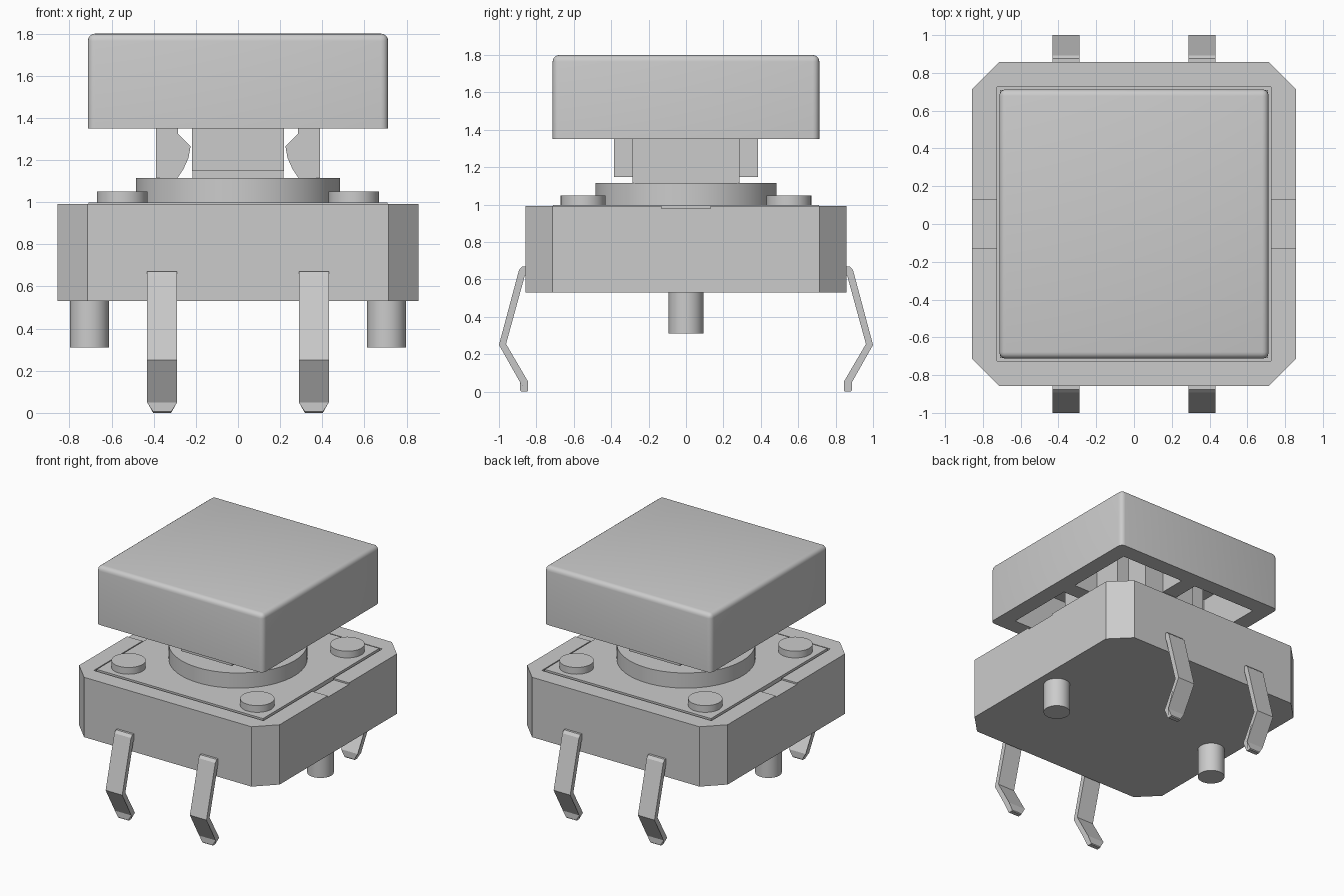
import bpy, bmesh, math
from mathutils import Vector

cube = bpy.data.objects.get("Cube")
if cube:
    bpy.data.objects.remove(cube, do_unlink=True)

grey = bpy.data.materials.new("plain_grey")
grey.use_nodes = True
grey.diffuse_color = (0.6, 0.6, 0.6, 1)
grey.node_tree.nodes["Principled BSDF"].inputs["Base Color"].default_value = (0.6, 0.6, 0.6, 1)


def finish(name, bm):
    bmesh.ops.recalc_face_normals(bm, faces=bm.faces)
    mesh = bpy.data.meshes.new(name)
    bm.to_mesh(mesh)
    bm.free()
    mesh.materials.append(grey)
    ob = bpy.data.objects.new(name, mesh)
    bpy.context.collection.objects.link(ob)
    return ob


def prism(name, points, push):
    """Extrude a closed 3D outline along a vector."""
    bm = bmesh.new()
    face = bm.faces.new([bm.verts.new(p) for p in points])
    new = bmesh.ops.extrude_face_region(bm, geom=[face])["geom"]
    bmesh.ops.translate(bm, vec=Vector(push),
                        verts=[v for v in new if isinstance(v, bmesh.types.BMVert)])
    return finish(name, bm)


def box(name, x0, x1, y0, y1, z0, z1):
    return prism(name, [(x0, y0, z0), (x1, y0, z0), (x1, y1, z0), (x0, y1, z0)],
                 (0, 0, z1 - z0))


def activate(ob):
    bpy.ops.object.select_all(action='DESELECT')
    ob.select_set(True)
    bpy.context.view_layer.objects.active = ob


def smooth(ob):
    activate(ob)
    bpy.ops.object.shade_smooth_by_angle(angle=math.radians(35))


def cylinder(name, x, y, r, z0, z1, sides=40):
    ring = [math.tau * i / sides for i in range(sides)]
    ob = prism(name, [(x + r * math.cos(a), y + r * math.sin(a), z0) for a in ring],
               (0, 0, z1 - z0))
    smooth(ob)
    return ob


def cut(ob, cutter):
    cutter.hide_render = True
    mod = ob.modifiers.new("cut", 'BOOLEAN')
    mod.operation, mod.solver, mod.object = 'DIFFERENCE', 'EXACT', cutter
    activate(ob)
    bpy.ops.object.modifier_apply(modifier=mod.name)
    bpy.data.objects.remove(cutter, do_unlink=True)


# Housing with chamfered corners, a shallow top recess and side notches
H, C = 0.857, 0.715
outline = [(C, -H), (H, -C), (H, C), (C, H), (-C, H), (-H, C), (-H, -C), (-C, -H)]
housing = prism("housing", [(x, y, 0.53) for x, y in outline], (0, 0, 0.462))
cut(housing, box("recess_cutter", -0.725, 0.725, -0.725, 0.725, 0.965, 1.1))
cut(housing, box("notch_cutter", -1, 1, -0.13, 0.13, 0.98, 1.1))

# Cover plate, with tabs lying in the notches, and collar
box("cover_plate", -0.71, 0.71, -0.71, 0.71, 0.95, 0.998)
cylinder("collar", 0, 0, 0.485, 0.99, 1.115, 64)

# Corner rivets
for sx in (-1, 1):
    for sy in (-1, 1):
        cylinder("rivet", sx * 0.55, sy * 0.55, 0.12, 0.99, 1.05)

# Locating pegs
for side, sx in (("left", 1), ("right", -1)):
    cylinder(side + "_peg", sx * 0.705, 0, 0.093, 0.31, 0.54)

# Cap: rounded block hollowed into four pockets divided by ribs
cap = box("cap", -0.713, 0.713, -0.713, 0.713, 1.35, 1.8)
bm = bmesh.new()
bm.from_mesh(cap.data)
edges = [e for e in bm.edges if any(v.co.z > 1.5 for v in e.verts)]
bmesh.ops.bevel(bm, geom=edges, offset=0.035, segments=4, profile=0.5, affect='EDGES')
bm.to_mesh(cap.data)
bm.free()
for sx in (-1, 1):
    for sy in (-1, 1):
        xs = sorted((sx * 0.06, sx * 0.59))
        ys = sorted((sy * 0.06, sy * 0.59))
        cut(cap, box("pocket_cutter", *xs, *ys, 1.3, 1.67))
smooth(cap)

# Plunger stem and the cap socket around it
box("stem", -0.215, 0.215, -0.285, 0.285, 1.1, 1.69)
box("cap_socket", -0.218, 0.218, -0.385, 0.385, 1.148, 1.69)

# Side clips with a curved inner edge
clip = [(0.39, 1.11), (0.29, 1.11), (0.26, 1.155), (0.235, 1.21), (0.225, 1.265),
        (0.285, 1.325), (0.285, 1.69), (0.39, 1.69)]
for side, sx in (("left", 1), ("right", -1)):
    prism(side + "_clip", [(sx * x, -0.285, z) for x, z in clip], (0, 0.57, 0))

# Bent terminal legs with tapered tips
leg = [(0.82, 0.67), (0.875, 0.67), (0.893, 0.65), (1.0, 0.25), (0.887, 0.05),
       (0.887, 0.006), (0.88, 0), (0.85, 0), (0.845, 0.006), (0.845, 0.055),
       (0.962, 0.255), (0.862, 0.62), (0.82, 0.62)]
for end, sy in (("front", -1), ("back", 1)):
    for side, sx in (("left", 1), ("right", -1)):
        mid = sx * 0.36
        ob = prism(f"{end}_{side}_leg", [(mid - 0.071, sy * y, z) for y, z in leg],
                   (0.142, 0, 0))
        for v in ob.data.vertices:
            if v.co.z < 0.03:
                v.co.x = mid + (v.co.x - mid) * 0.6
